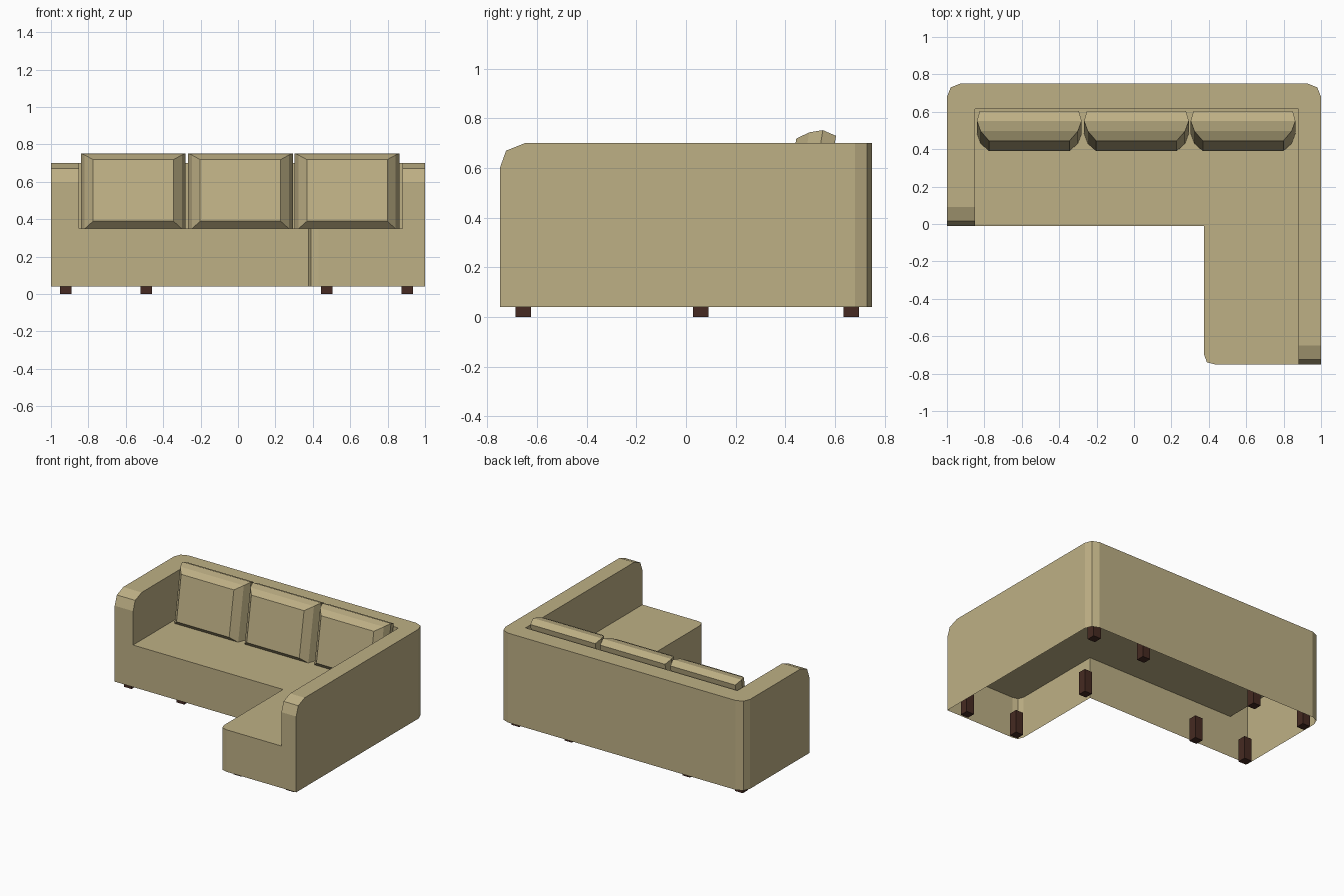
import bpy, bmesh, math
from mathutils import Vector

if "Cube" in bpy.data.objects:
    bpy.data.objects.remove(bpy.data.objects["Cube"])


def material(name, rgb):
    m = bpy.data.materials.new(name)
    m.diffuse_color = (*rgb, 1)
    m.use_nodes = True
    m.node_tree.nodes["Principled BSDF"].inputs["Base Color"].default_value = m.diffuse_color
    return m


FABRIC = material("tan fabric", (0.515, 0.434, 0.235))
WOOD = material("dark brown wood", (0.061, 0.023, 0.016))


def finish(name, bm, mat):
    me = bpy.data.meshes.new(name)
    bm.to_mesh(me)
    bm.free()
    me.materials.append(mat)
    ob = bpy.data.objects.new(name, me)
    bpy.context.collection.objects.link(ob)
    return ob


# ---- sofa body: one open-bottomed shell ----
BASE, SEAT, TOP = 0.04, 0.35, 0.70
LX, RX, BY = -0.85, 0.88, 0.615       # inner faces of the arms and the back
LY, RY = -0.01, -0.75                 # front ends of the left and right arm
bm = bmesh.new()


def face(pts):
    return bm.faces.new([bm.verts.new(p) for p in pts])


def wall(plan, z0, z1):
    for (ax, ay), (bx, by) in zip(plan, plan[1:]):
        face([(ax, ay, z0), (bx, by, z0), (bx, by, z1), (ax, ay, z1)])


front = [(LX, LY), (0.375, LY), (0.375, -0.70), (0.39, -0.74), (0.43, RY), (RX, RY)]
back = [(1, 0.68), (0.98, 0.73), (0.93, 0.75), (-0.93, 0.75), (-0.98, 0.73), (-1, 0.68)]

# seat front and seat top
wall(front, BASE, SEAT)
face([(x, y, SEAT) for x, y in front + [(RX, BY), (LX, BY)]])

# back, outside and inside
wall(back, BASE, TOP)
wall([(LX, BY), (RX, BY)], SEAT, TOP)

# flat top of the arms and back
rim = [(-1, LY + 0.1), (LX, LY + 0.1), (LX, BY), (RX, BY), (RX, RY + 0.1), (1, RY + 0.1)]
top_face = face([(x, y, TOP) for x, y in rim + back])

# arms with rounded front tops
for xo, xi, y0 in ((-1, LX, LY), (1, RX, RY)):
    curve = [(y0, 0.60), (y0 + 0.025, 0.67), (y0 + 0.1, TOP)]
    face([(xo, y, z) for y, z in [(y0, BASE)] + curve + [(0.68, TOP), (0.68, BASE)]])
    face([(xi, y, z) for y, z in [(y0, SEAT)] + curve + [(BY, TOP), (BY, SEAT)]])
    strip = [(y0, BASE), (y0, SEAT)] + curve
    for (ya, za), (yb, zb) in zip(strip, strip[1:]):
        face([(xo, ya, za), (xi, ya, za), (xi, yb, zb), (xo, yb, zb)])

bmesh.ops.remove_doubles(bm, verts=bm.verts, dist=0.0005)
bmesh.ops.recalc_face_normals(bm, faces=bm.faces)
top_face.normal_update()
if top_face.normal.z < 0:
    bmesh.ops.reverse_faces(bm, faces=bm.faces)
finish("sofa_body", bm, FABRIC)

# ---- leaning back cushions: rings of (depth, side inset, end inset) ----
RINGS = [(0, 0.065, 0.051), (0.047, 0.02, 0.018), (0.10, 0, 0), (0.156, 0.015, 0.014)]
tilt = math.atan2(0.055, 0.33)
up = Vector((0, math.sin(tilt), math.cos(tilt)))
inward = Vector((0, math.cos(tilt), -math.sin(tilt)))


def cushion(name, cx):
    bm = bmesh.new()
    centre = Vector((cx, 0.417, 0.554))
    loops = []
    for d, sx, sz in RINGS:
        w, h = 0.28 - sx, 0.218 - sz
        loops.append([bm.verts.new(centre + inward * d + up * (h * b) + Vector((w * a, 0, 0)))
                      for a, b in ((-1, -1), (1, -1), (1, 1), (-1, 1))])
    bm.faces.new(loops[0])
    bm.faces.new(loops[-1])
    for p, q in zip(loops, loops[1:]):
        for i in range(4):
            j = (i + 1) % 4
            bm.faces.new([p[i], p[j], q[j], q[i]])
    bmesh.ops.recalc_face_normals(bm, faces=bm.faces)
    finish(name, bm, FABRIC)


for n, cx in zip(("left", "middle", "right"), (-0.56, 0.013, 0.583)):
    cushion(n + "_cushion", cx)

# ---- nine square legs ----
LEGS = [(x, y) for x in (-0.92, -0.49, 0.475, 0.905) for y in (0.06, 0.665)]
LEGS.remove((0.905, 0.06))
LEGS += [(0.475, -0.655), (0.905, -0.655)]
for i, (x, y) in enumerate(LEGS):
    bm = bmesh.new()
    bmesh.ops.create_cube(bm, size=1)
    bmesh.ops.scale(bm, vec=(0.062, 0.062, 0.17), verts=bm.verts)
    bmesh.ops.translate(bm, vec=(x, y, 0.085), verts=bm.verts)
    finish(f"leg_{i + 1}", bm, WOOD)
